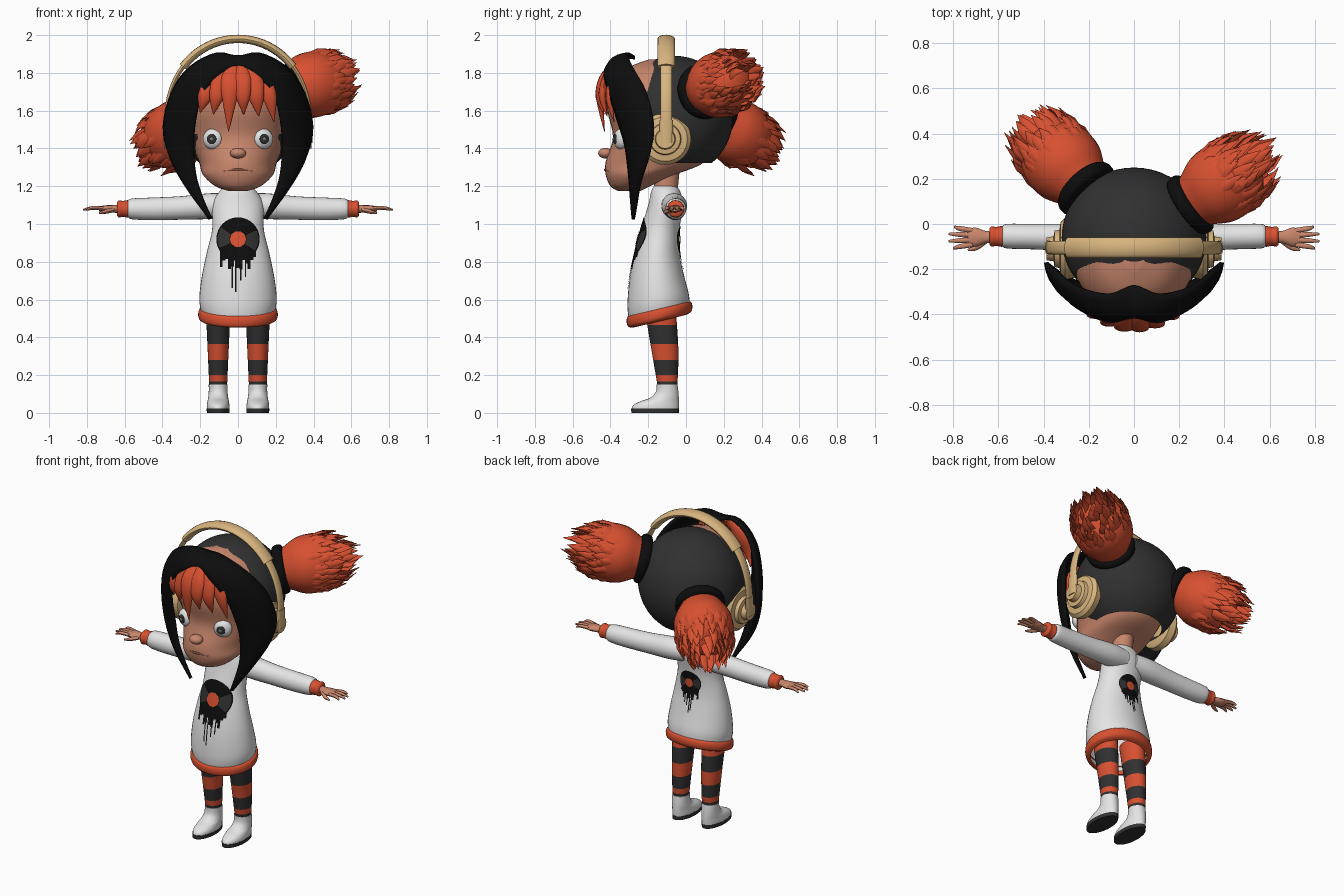
import bpy, bmesh, math, random
from math import sin, cos, pi, radians
from mathutils import Vector, Matrix
from mathutils.bvhtree import BVHTree

random.seed(4)
cube = bpy.data.objects.get("Cube")
if cube:
    bpy.data.objects.remove(cube)


def material(name, *rgb):
    m = bpy.data.materials.new(name)
    m.use_nodes = True
    m.diffuse_color = (*rgb, 1)
    m.node_tree.nodes["Principled BSDF"].inputs["Base Color"].default_value = (*rgb, 1)
    return m


skin = material("skin", .58, .24, .15)
orange = material("orange", .68, .08, .03)
grey = material("dark grey", .03, .03, .03)
black = material("black", .004, .004, .004)
white = material("white", .78, .78, .78)
tan = material("tan", .69, .46, .21)
lip = material("lip brown", .22, .07, .045)
iris = material("iris grey", .2, .2, .2)


def finish(name, bm, *mats, recalc=True, angle=45):
    if recalc:
        bmesh.ops.recalc_face_normals(bm, faces=bm.faces)
    mesh = bpy.data.meshes.new(name)
    bm.to_mesh(mesh)
    bm.free()
    ob = bpy.data.objects.new(name, mesh)
    bpy.context.collection.objects.link(ob)
    for m in mats:
        mesh.materials.append(m)
    bpy.ops.object.select_all(action='DESELECT')
    ob.select_set(True)
    bpy.context.view_layer.objects.active = ob
    bpy.ops.object.shade_smooth_by_angle(angle=radians(angle))
    return ob


def smooth_rows(rows, n):
    """Catmull-Rom resampling of tuples."""
    if n < 2:
        return rows
    out = []
    for i in range(len(rows) - 1):
        a, b, c, d = (rows[max(0, min(len(rows) - 1, i + k))] for k in (-1, 0, 1, 2))
        for j in range(n):
            t = j / n
            out.append(tuple(q + t / 2 * (r - p + t * (2*p - 5*q + 4*r - s + t * (3*(q - r) + s - p)))
                             for p, q, r, s in zip(a, b, c, d)))
    return out + [tuple(rows[-1])]


def build(name, parts, *mats, caps=True, rule=None, angle=45):
    """Skin each list of rings into a tube."""
    bm = bmesh.new()
    for rings in parts:
        vs = [[bm.verts.new(p) for p in ring] for ring in rings]
        n = len(vs[0])
        for a, b in zip(vs, vs[1:]):
            for i in range(n):
                bm.faces.new((a[i], a[(i + 1) % n], b[(i + 1) % n], b[i]))
        if caps:
            bm.faces.new(vs[0])
            bm.faces.new(vs[-1])
    if rule:
        for f in bm.faces:
            f.material_index = rule(f.calc_center_median())
    return finish(name, bm, *mats, angle=angle)


def stack(rows, cx=0, n=5, seg=40):
    """Rings by height: (z, half width, front y, back y, tilt)."""
    rings = []
    for z, rx, yf, yb, tilt in smooth_rows(rows, n):
        ring = []
        for i in range(seg):
            a = 2 * pi * i / seg
            y = (yf + yb) / 2 + (yb - yf) / 2 * sin(a)
            ring.append((cx + rx * cos(a), y, z + tilt * (y + .14)))
        rings.append(ring)
    return rings


def sweep(rows, ref, n=4, seg=12):
    """Rings along a path: (x, y, z, side radius, up radius)."""
    rows = smooth_rows(rows, n)
    pts = [Vector(r[:3]) for r in rows]
    rings = []
    for i, (p, row) in enumerate(zip(pts, rows)):
        t = pts[min(i + 1, len(pts) - 1)] - pts[max(i - 1, 0)]
        side = t.cross(Vector(ref)).normalized()
        up = side.cross(t).normalized()
        rings.append([p + side * row[3] * cos(2*pi*k/seg) + up * row[4] * sin(2*pi*k/seg) for k in range(seg)])
    return rings


def ball(name, loc, scale, mat, turn=0):
    bm = bmesh.new()
    bmesh.ops.create_uvsphere(bm, u_segments=32, v_segments=20, radius=1,
                              matrix=Matrix.Translation(loc) @ Matrix.Rotation(turn, 4, 'Z') @ Matrix.Diagonal((*scale, 1)))
    return finish(name, bm, mat)


Y, Z = (0, 1, 0), (0, 0, 1)

# Head, neck and face
build("head", [stack([(1.175, .05, -.36, -.24, 0), (1.2, .12, -.4, -.19, 0), (1.26, .185, -.425, -.06, 0),
                      (1.33, .207, -.425, .1, 0), (1.46, .255, -.387, .16, 0), (1.6, .28, -.415, .2, 0),
                      (1.72, .255, -.4, .17, 0), (1.82, .17, -.32, .08, 0), (1.87, .05, -.2, -.02, 0)])], skin)
build("neck", [stack([(1.12, .06, -.17, -.05, 0), (1.32, .06, -.17, -.03, 0)], n=1)], skin)
ball("nose", (0, -.427, 1.375), (.042, .038, .028), skin)
build("mouth", [sweep([(-.075, -.408, 1.28, .004, .004), (0, -.426, 1.287, .008, .008), (.075, -.408, 1.28, .004, .004)], Z)], lip)
for s, side in ((1, "left"), (-1, "right")):
    ball(side + "_eye", (s * .135, -.345, 1.45), (.054, .035, .054), white, s * radians(25))
    ball(side + "_iris", (s * .14, -.376, 1.45), (.027, .007, .027), grey, s * radians(20))
    ball(side + "_pupil", (s * .14, -.382, 1.45), (.01, .004, .01), iris, s * radians(20))

# Hair cap over the crown and back of the head
bm = bmesh.new()
bmesh.ops.create_uvsphere(bm, u_segments=48, v_segments=32, radius=1,
                          matrix=Matrix.Translation((0, -.06, 1.57)) @ Matrix.Diagonal((.32, .31, .32, 1)))
bmesh.ops.delete(bm, geom=[v for v in bm.verts if v.co.z < 1.32 or v.co.y < -.27], context='VERTS')
finish("hair_cap", bm, grey)

# Black hair framing the face: inner edge point, outer edge point
half = [(0, -.41, 1.84, 0, -.27, 1.88), (.1, -.43, 1.79, .11, -.31, 1.9), (.19, -.4, 1.68, .25, -.28, 1.83),
        (.225, -.36, 1.55, .345, -.21, 1.7), (.235, -.32, 1.42, .39, -.17, 1.52), (.225, -.3, 1.27, .36, -.19, 1.37),
        (.19, -.29, 1.15, .28, -.24, 1.22), (.14, -.28, 1.03, .15, -.27, 1.03)]
arch = [(-r[0], r[1], r[2], -r[3], r[4], r[5]) for r in half[:0:-1]] + half
bm = bmesh.new()
grid = []
for r in smooth_rows(arch, 4):
    a, b = Vector(r[:3]), Vector(r[3:])
    out = ((a + b) / 2 - Vector((0, -.08, 1.5))).normalized()
    grid.append([bm.verts.new(a.lerp(b, k / 6) + out * sin(pi * k / 6) * (b - a).length * .18) for k in range(7)])
for a, b in zip(grid, grid[1:]):
    for k in range(6):
        bm.faces.new((a[k], a[k + 1], b[k + 1], b[k]))
hair = finish("framing_hair", bm, black)
thick = hair.modifiers.new("thickness", 'SOLIDIFY')
thick.thickness, thick.offset = .018, 0

# Orange fringe strands
strands = []
for x, z, w in ((-.2, 1.59, .05), (-.13, 1.58, .05), (-.05, 1.49, .055), (.03, 1.58, .05), (.11, 1.57, .055), (.19, 1.54, .05)):
    curve = 1.5 * x * x
    strands.append(sweep([(x * .25, -.38, 1.85, .025, .015), (x * .65, -.44 + curve, 1.77, w, .022),
                          (x * .88, -.46 + curve, 1.67, w * .75, .02), (x, -.435 + curve, z, .002, .002)], Y))
build("fringe", strands, orange, angle=60)


# Spiky bunches with black hair bands
def bunch(side, base, tip):
    base = Vector(base)
    axis = (Vector(tip) - base).normalized()
    u = axis.orthogonal().normalized()
    v = axis.cross(u)
    profile = smooth_rows([(-.03, .1), (.03, .125), (.12, .168), (.22, .172), (.3, .135), (.36, .05)], 5)
    parts = [sweep([(*(base + axis * t), r, r) for t, r in profile], u, n=1, seg=28)]
    for i in range(90):
        t, r = profile[random.randint(12, len(profile) - 2)]
        a = i * 2.4
        radial = u * cos(a) + v * sin(a)
        length = random.uniform(.09, .14)
        p = base + axis * t + radial * (r - .012)
        q = p + axis * length * .5 + radial * .01
        e = p + axis * length + radial * random.uniform(-.02, .01)
        parts.append(sweep([(*p, .03, .01), (*q, .022, .01), (*e, .001, .001)], radial, n=1, seg=6))
    build(side + "_bunch", parts, orange)
    rows = [(-.035, .1), (-.03, .135), (0, .148), (.025, .14), (.035, .11)]
    build(side + "_hair_band", [sweep([(*(base + axis * t), r, r) for t, r in rows], u, n=3, seg=28)], black)


bunch("left", (.25, .085, 1.7), (.59, .32, 1.79))
bunch("right", (-.21, .155, 1.56), (-.46, .43, 1.38))

# Headphones
arc = [radians(a) for a in range(0, 181, 5)]


def band(angles, thick, wide):
    return sweep([(.38 * cos(a), -.105, 1.53 + .45 * sin(a) ** .9, thick, wide) for a in angles], Y, n=1, seg=16)


build("headphone_band", [band(arc, .012, .03)], tan)
build("headphone_padding", [band([a for a in arc if .68 < a < pi - .68], .022, .046)], tan)
for s, side in ((1, "left"), (-1, "right")):
    cup = [(.25, .1), (.265, .13), (.305, .137), (.325, .118), (.33, .085), (.352, .08), (.356, .055), (.388, .05)]
    build(side + "_ear_cup", [sweep([(s * x, -.11, 1.45, r, r) for x, r in cup], Z, n=1, seg=32)], tan, angle=30)
    build(side + "_slider", [sweep([(s * .38, -.105, z, .015, .036) for z in (1.43, 1.55)], Y, n=1, seg=16)], tan)

# Long shirt with orange hem
shirt = build("shirt", [stack([(1.2, .065, -.17, -.05, 0), (1.17, .1, -.185, -.03, 0), (1.1, .135, -.2, -.015, 0),
                               (.97, .137, -.24, -.035, 0), (.85, .165, -.27, -.035, 0), (.72, .192, -.298, -.01, .05),
                               (.6, .205, -.31, .015, .18), (.52, .19, -.3, .02, .24)], n=6)], white, caps=False)
build("shirt_hem", [stack([(.555, .19, -.3, .01, .24), (.545, .206, -.312, .028, .24), (.52, .211, -.314, .034, .24),
                           (.495, .204, -.305, .027, .24), (.485, .18, -.28, 0, .24)], n=3)], orange, caps=False)

# Painted record and drips on the shirt, laid on its surface
tree = BVHTree.FromPolygons([v.co for v in shirt.data.vertices], [p.vertices for p in shirt.data.polygons])


def plate(name, mat, side, lift, shape, nu=1, nv=6):
    bm = bmesh.new()
    grid = []
    for i in range(nu + 1):
        grid.append([])
        for j in range(nv + 1):
            x, z = shape(i / nu, j / nv)
            hit = tree.ray_cast(Vector((x, side, z)), Vector((0, -side, 0)))[0]
            grid[-1].append(bm.verts.new((x, hit.y + side * lift, z)))
    for a, b in zip(grid, grid[1:]):
        for j in range(nv):
            bm.faces.new((a[j], a[j + 1], b[j + 1], b[j]))
    bm.normal_update()
    if sum(f.normal.y for f in bm.faces) * side < 0:
        bmesh.ops.reverse_faces(bm, faces=bm.faces)
    finish(name, bm, mat, recalc=False)


def sector(zc, r0, r1, a0, a1):
    return lambda u, v: ((r0 + (r1 - r0) * v) * cos(a0 + (a1 - a0) * u), zc + (r0 + (r1 - r0) * v) * sin(a0 + (a1 - a0) * u))


def strip(x, w, top, bottom):
    return lambda u, v: (x + w * (u - .5), top + (bottom - top) * v)


for side, word, k in ((-1, "front", 1), (1, "back", .65)):
    zc = .92
    plate(word + "_record", black, side, .004, sector(zc, .001, .115 * k, 0, 2 * pi), 40)
    for a in (0, pi):
        plate(word + "_record_shine", grey, side, .006, sector(zc, .045 * k, .108 * k, a - .6, a + .45), 12)
    plate(word + "_record_label", orange, side, .008, sector(zc, .001, .043 * k, 0, 2 * pi), 10)
    for i in range(13):
        x = (i - 6) * .0148
        drop = .14 + .03 * cos(i * 1.9) - x * x * 3
        plate(word + "_drip", black, side, .005, strip(x * k, .0155 * k, zc - .02 * k, zc - drop * k))
    for x, low in ((-.03, .26), (-.012, .28), (.015, .22), (.04, .2)):
        plate(word + "_thin_drip", black, side, .005, strip(x * k, .007, zc - .1 * k, zc - low * k))

for s, side in ((1, "left"), (-1, "right")):
    # Arm, cuff and hand
    build(side + "_sleeve", [sweep([(s * x, -.065 + x * .02, z, a, b) for x, z, a, b in (
        (.03, 1.1, .06, .06), (.14, 1.095, .068, .068), (.3, 1.085, .06, .062), (.45, 1.08, .056, .06),
        (.55, 1.08, .055, .056), (.58, 1.08, .048, .048), (.585, 1.08, .03, .03))], Z, seg=24)], white)
    build(side + "_cuff", [sweep([(s * x, -.055, 1.08, r, r) for x, r in (
        (.57, .04), (.585, .046), (.61, .042), (.63, .045), (.64, .036))], Z, seg=24)], orange)
    hand = [sweep([(s * x, -.058, 1.08, a, b) for x, a, b in (
        (.62, .025, .022), (.66, .028, .02), (.7, .042, .019), (.735, .036, .013))], Z)]
    for i, reach in enumerate((.8, .82, .82, .795)):
        y = -.06 + (i - 1.5) * .021
        tip = -.06 + (i - 1.5) * .032
        hand.append(sweep([(s * .715, y, 1.082, .011, .011), (s * .77, (y + tip) / 2, 1.085, .011, .01),
                           (s * reach, tip, 1.075, .005, .005)], Z, seg=8))
    hand.append(sweep([(s * .66, -.075, 1.075, .014, .013), (s * .7, -.105, 1.065, .012, .011),
                       (s * .735, -.115, 1.058, .005, .005)], Z, seg=8))
    build(side + "_hand", hand, skin)

    # Striped leg: even bands orange, odd bands dark
    cx = s * .105
    edges = (.145, .167, .2, .28, .365, .465)
    leg = [(z, .047 + (z - .14) * .045, -.15 - (z - .14) * .17, -.05 + .01 * sin((z - .1) * 8), 0)
           for z in (*edges, .6)]
    build(side + "_leg", [stack(leg, cx, n=4, seg=28)], orange, grey,
          rule=lambda c: 1 if sum(c.z > e for e in edges) in (1, 3, 5) else 0)

    # Boot and sole
    build(side + "_boot", [stack([(.15, .05, -.155, -.045, 0), (.11, .05, -.16, -.04, 0), (.08, .053, -.19, -.038, 0),
                                  (.06, .057, -.245, -.037, 0), (.04, .06, -.28, -.037, 0), (.02, .06, -.288, -.038, 0)],
                                 cx, seg=28)], white)
    build(side + "_sole", [stack([(.024, .061, -.291, -.036, 0), (0, .06, -.289, -.037, 0)], cx, n=1, seg=28)], grey)
